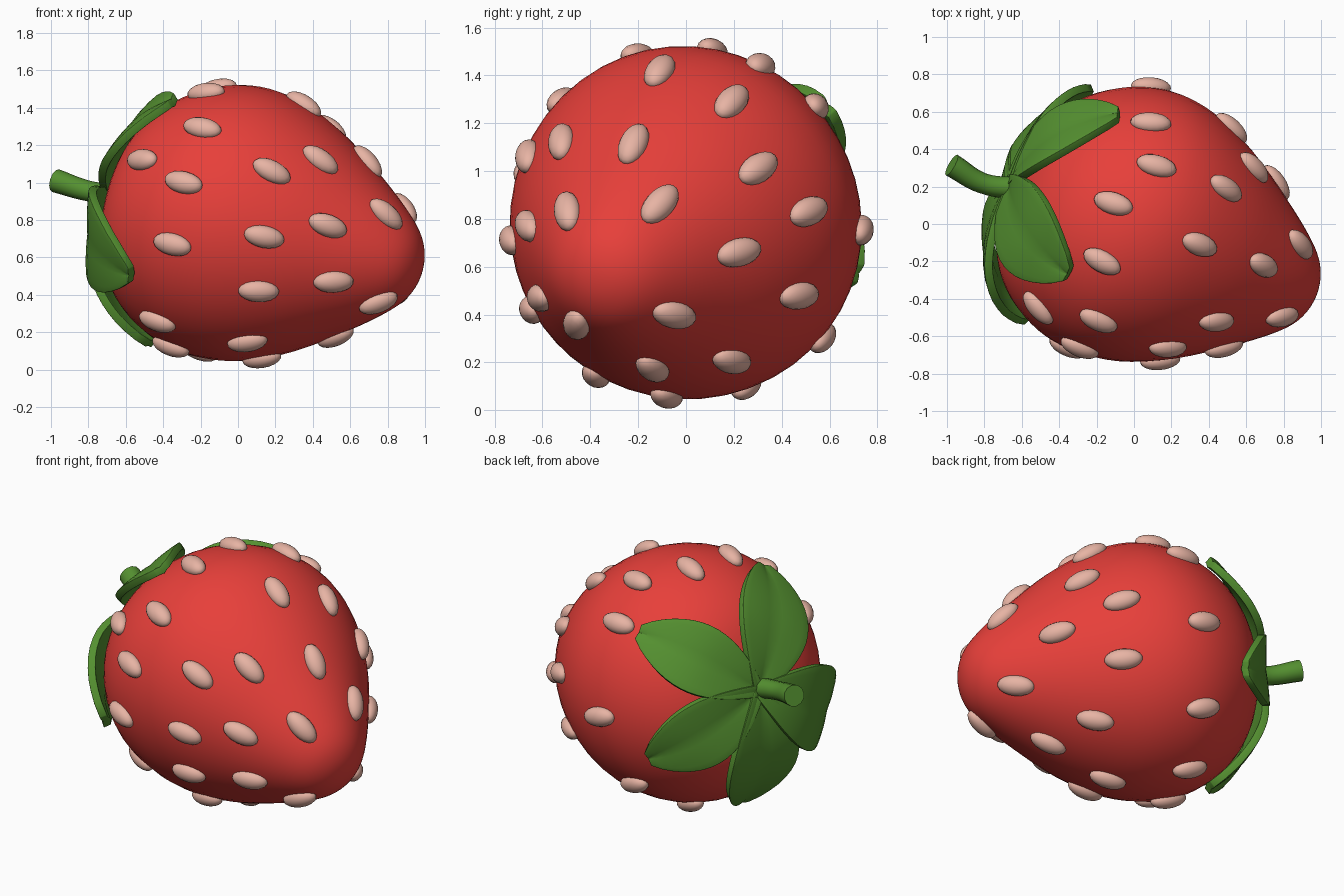
import bpy, bmesh, math
from mathutils import Vector, Matrix
from mathutils.bvhtree import BVHTree

if "Cube" in bpy.data.objects:
    bpy.data.objects.remove(bpy.data.objects["Cube"])

C = Vector((0, -0.004, 0.780))                  # centre of the widest section
AX = Vector((1, -0.385, -0.25)).normalized()    # stem end -> tip


def material(name, rgb):
    m = bpy.data.materials.new(name)
    m.diffuse_color = (*rgb, 1)
    m.use_nodes = True
    m.node_tree.nodes["Principled BSDF"].inputs["Base Color"].default_value = m.diffuse_color
    return m


RED = material("berry red", (0.80, 0.05, 0.042))
PINK = material("seed pink", (0.81, 0.46, 0.375))
GREEN = material("leaf green", (0.09, 0.28, 0.03))


def finish(bm, name, mat):
    bmesh.ops.recalc_face_normals(bm, faces=bm.faces)
    for f in bm.faces:
        f.smooth = True
    me = bpy.data.meshes.new(name)
    bm.to_mesh(me)
    ob = bpy.data.objects.new(name, me)
    bpy.context.collection.objects.link(ob)
    me.materials.append(mat)
    return ob


def catmull(pts, n=4):
    pts = [Vector(p) for p in pts]
    mirror = lambda p: Vector((p.x, -p.y))
    ext = [mirror(pts[1])] + pts + [mirror(pts[-2])]
    out = []
    for i in range(1, len(ext) - 2):
        a, b, c, d = ext[i - 1:i + 3]
        for k in range(n):
            t = k / n
            out.append(0.5 * (2 * b + (c - a) * t + (2 * a - 5 * b + 4 * c - d) * t**2
                              + (3 * b - a - 3 * c + d) * t**3))
    return out + [pts[-1]]


# Berry body: smooth profile revolved about the tilted axis, full at the stem end
profile = catmull([(-.70, 0), (-.68, .22), (-.61, .43), (-.47, .59), (-.27, .702), (-.06, .742),
                   (.18, .712), (.45, .598), (.72, .425), (.9, .292), (1.0, .195), (1.05, .1), (1.065, 0)])
U = AX.orthogonal().normalized()
V = AX.cross(U)
SEG = 48
bm = bmesh.new()
rings = []
for t, r in profile:
    sag = Vector((0, -0.03, -0.025)) * min(1, max(0, -t / .6))
    rings.append([bm.verts.new(C + sag + AX * t + r * (U * math.cos(a) + V * math.sin(a)))
                  for a in (2 * math.pi * k / SEG for k in range(SEG))])
for a, b in zip(rings, rings[1:]):
    for k in range(SEG):
        j = (k + 1) % SEG
        bm.faces.new((a[k], a[j], b[j], b[k]))
bmesh.ops.remove_doubles(bm, verts=bm.verts, dist=0.0005)
bmesh.ops.recalc_face_normals(bm, faces=bm.faces)
tree = BVHTree.FromBMesh(bm)
finish(bm, "berry_body", RED)

# Seeds: located by casting rays onto the body from several directions
front = [(-.19, 1.29), (-.51, 1.12), (-.29, 1.0), (.18, 1.06), (.44, 1.12), (-.35, .67), (.14, .71),
         (.48, .77), (.79, .83), (.11, .42), (.51, .47), (.75, .36), (-.43, .26), (.05, .15)]
top = [(.09, .54), (.12, .31), (.49, .19), (-.11, .11), (-.17, -.2), (-.52, -.47), (.35, -.11)]
right = [(-.22, 1.11), (-.11, .86), (.3, 1.01), (.51, .83), (.22, .66),
         (-.05, .4), (.47, .48), (-.14, .18), (.19, .21)]
below = [(-.24, .54), (0, .41), (-.41, .26), (.43, .27), (-.02, .10), (-.62, -.04), (-.16, -.23),
         (.41, -.20), (-.47, -.34), (-.16, -.56), (.31, -.52), (.16, -.67)]
az, el = math.radians(46), math.radians(-28)
cam = Vector((math.cos(el) * math.cos(az), math.cos(el) * math.sin(az), math.sin(el)))
rt = Vector((-math.sin(az), math.cos(az), 0))
up = cam.cross(rt)
rays = [(Vector((x, -3, z)), Vector((0, 1, 0))) for x, z in front]
rays += [(Vector((x, y, 4)), Vector((0, 0, -1))) for x, y in top]
rays += [(Vector((3, y, z)), Vector((-1, 0, 0))) for y, z in right]
rays += [(C + cam * 3 + rt * (u + .015) + up * (v * 1.05 - .03), -cam) for u, v in below]
placed = []
bm = bmesh.new()
for o, d in rays:
    p, n, _, _ = tree.ray_cast(o, d)
    if p is None:
        p, n, _, _ = tree.find_nearest(o + d * 3)
    if any((p - q).length < 0.17 for q in placed):
        continue
    placed.append(p)
    tan = (AX - n * AX.dot(n)).normalized()
    side = n.cross(tan)
    rot = Matrix((tan, side, n)).transposed().to_4x4()
    mat = Matrix.Translation(p + n * 0.002) @ rot @ Matrix.Diagonal((.11, .06, .052, 1))
    bmesh.ops.create_uvsphere(bm, u_segments=18, v_segments=10, radius=1, matrix=mat)
finish(bm, "seeds", PINK)


# Leaves: creased, cupped blades that follow the body from the stem to each tip
def leaf(name, tip, lift, wide=0.17):
    a, b = (Vector((-.64, .22, .92)) - C).normalized(), (Vector(tip) - C).normalized()
    side = a.cross(b).normalized()
    bm = bmesh.new()
    NS, NW = 16, 10
    grid = []
    for i in range(NS + 1):
        s = i / NS
        d = a.slerp(b, s)
        half = 0.04 + wide * max(0, math.sin(math.pi * s ** 1.1)) ** 0.85
        row = []
        for j in range(NW + 1):
            w = 2 * j / NW - 1
            q = (d * 0.7 + side * w * half).normalized()
            p, n, _, _ = tree.ray_cast(C, q)
            crease = 0.012 * (1 - abs(w)) ** 2
            cup = 0.02 * math.sin(math.pi * s) * w * w
            h = 0.03 + lift * math.sin(math.pi * s) + cup - crease + 0.015 * s ** 3
            row.append(bm.verts.new(p + q * h))
        grid.append(row)
    for r0, r1 in zip(grid, grid[1:]):
        for j in range(NW):
            bm.faces.new((r0[j], r0[j + 1], r1[j + 1], r1[j]))
    ob = finish(bm, name, GREEN)
    sol = ob.modifiers.new("thickness", 'SOLIDIFY')
    sol.thickness = 0.045
    sol.offset = 0
    bev = ob.modifiers.new("round_edge", 'BEVEL')
    bev.width = 0.016
    bev.segments = 3
    bev.limit_method = 'ANGLE'
    bev.angle_limit = math.radians(50)


leaf("leaf_top", (-.33, -.25, 1.40), .01, .18)
leaf("leaf_back_upper", (-.08, .57, 1.26), .005, .15)
leaf("leaf_back_lower", (-.23, .69, .58), .005, .15)
leaf("leaf_bottom", (-.48, .12, .12), .01, .17)
leaf("leaf_front", (-.57, -.50, .51), .03, .18)

# Stem: short bent stalk, slightly thicker at the cut end
cu = bpy.data.curves.new("stem", 'CURVE')
cu.dimensions = '3D'
cu.bevel_depth = 0.055
cu.bevel_resolution = 4
cu.use_fill_caps = True
sp = cu.splines.new('BEZIER')
path = [((-.58, .19, .92), 1.1), ((-.80, .215, .955), 1.0), ((-.975, .315, 1.01), 1.15)]
sp.bezier_points.add(len(path) - 1)
for bp, (co, r) in zip(sp.bezier_points, path):
    bp.co = co
    bp.radius = r
    bp.handle_left_type = bp.handle_right_type = 'AUTO'
stem = bpy.data.objects.new("stem", cu)
bpy.context.collection.objects.link(stem)
cu.materials.append(GREEN)
